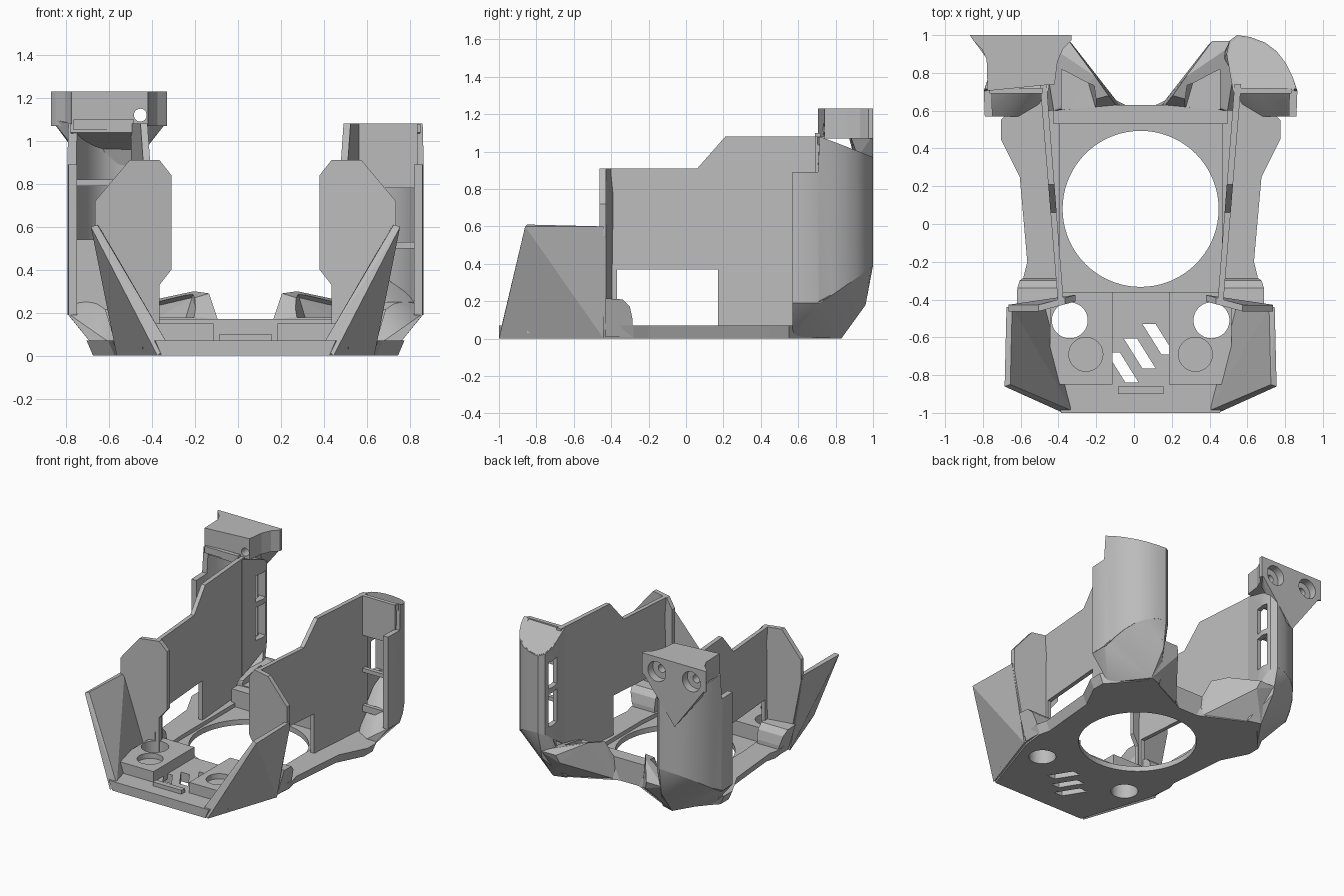
import bpy, bmesh, math
from mathutils import Vector

if "Cube" in bpy.data.objects:
    bpy.data.objects.remove(bpy.data.objects["Cube"])

GREY = (0.5, 0.5, 0.5, 1)
mat = bpy.data.materials.new("plain grey")
mat.use_nodes = True
mat.diffuse_color = GREY
mat.node_tree.nodes["Principled BSDF"].inputs["Base Color"].default_value = GREY

AXIS = 0.035  # x of the symmetry plane
SIDES = ((1, "left_"), (-1, "right_"))


def place(side, p):
    return Vector((AXIS + side * p[0], p[1], p[2]))


def finish(name, bm):
    bmesh.ops.recalc_face_normals(bm, faces=bm.faces)
    mesh = bpy.data.meshes.new(name)
    bm.to_mesh(mesh)
    bm.free()
    mesh.materials.append(mat)
    obj = bpy.data.objects.new(name, mesh)
    bpy.context.collection.objects.link(obj)
    return obj


def loft(name, rings, side=1):
    """Skin rings of equal length and cap both ends."""
    bm = bmesh.new()
    rows = [[bm.verts.new(place(side, p)) for p in ring] for ring in rings]
    n = len(rows[0])
    for a, b in zip(rows, rows[1:]):
        for i in range(n):
            j = (i + 1) % n
            bm.faces.new((a[i], a[j], b[j], b[i]))
    bm.faces.new(rows[0])
    bm.faces.new(rows[-1])
    return finish(name, bm)


def hull(name, points, side=1):
    bm = bmesh.new()
    verts = [bm.verts.new(place(side, p)) for p in points]
    bmesh.ops.convex_hull(bm, input=verts)
    loose = [v for v in bm.verts if not v.link_faces]
    bmesh.ops.delete(bm, geom=loose, context='VERTS')
    return finish(name, bm)


def box(name, xs, ys, zs, side=1):
    return hull(name, [(x, y, z) for x in xs for y in ys for z in zs], side)


def disc(center, radius, depth, axis='Z', side=1, n=48):
    bpy.ops.mesh.primitive_cylinder_add(vertices=n, radius=radius, depth=depth,
                                        location=place(side, center))
    obj = bpy.context.object
    if axis == 'Y':
        obj.rotation_euler.x = math.pi / 2
    return obj


def cut(obj, *cutters):
    for c in cutters:
        c.hide_render = True
        mod = obj.modifiers.new("cut", 'BOOLEAN')
        mod.operation = 'DIFFERENCE'
        mod.solver = 'EXACT'
        mod.object = c
        bpy.context.view_layer.objects.active = obj
        bpy.ops.object.modifier_apply(modifier=mod.name)
        bpy.data.objects.remove(c)


def smooth(obj):
    bpy.ops.object.select_all(action='DESELECT')
    obj.select_set(True)
    bpy.context.view_layer.objects.active = obj
    bpy.ops.object.shade_smooth_by_angle(angle=math.radians(38))


# Floor plate: mirrored outline, slightly narrower underneath, thinned around the opening
half = [(0.42, -1), (0.6, -0.45), (0.62, -0.28), (0.6, -0.2), (0.64, 0.25),
        (0.74, 0.45), (0.74, 0.55), (0.69, 0.6), (0.5, 0.82), (0.11, 0.63)]


def floor_ring(z, inset):
    right = [(x - inset, y, z) for x, y in half]
    return right + [(-x, y, z) for x, y, z in reversed(right)]


floor = loft("floor_plate", [floor_ring(0, 0.03), floor_ring(0.07, 0)])
cut(floor, box("pocket_cutter", (-0.43, 0.43), (-0.36, 0.53), (0.04, 0.2)),
    disc((0, 0.08, 0), 0.413, 1, n=72))

# Three equal slanted vent slots in the floor
for x, y in ((-0.09, -0.76), (0.0, -0.685), (0.1, -0.61)):
    ring = [(x - 0.09, y + 0.08), (x - 0.02, y + 0.08), (x + 0.08, y - 0.08), (x + 0.01, y - 0.08)]
    cut(floor, loft("vent_cutter", [[(a, b, z) for a, b in ring] for z in (-0.1, 0.2)]))

# Rear cross bar and front stop
box("rear_bar", (-0.46, 0.46), (0.53, 0.63), (0.03, 0.17))
box("front_stop", (-0.12, 0.12), (-0.9, -0.86), (0.05, 0.1))

for side, tag in SIDES:
    # Leaning front wing
    hull(tag + "front_wing",
         [(0.41, -1, 0), (0.72, -0.86, 0.6), (0.71, -0.44, 0.6), (0.6, -0.44, 0),
          (0.36, -0.99, 0.05), (0.69, -0.85, 0.61), (0.68, -0.44, 0.6), (0.5, -0.44, 0.05)], side)

    # Mounting pad with a through hole and a shallow pocket
    pad = box(tag + "mounting_pad", (0.15, 0.48), (-0.85, -0.36), (0.03, 0.15), side)
    cut(pad, disc((0.375, -0.51, 0), 0.095, 1, side=side),
        disc((0.29, -0.69, 0.15), 0.09, 0.08, side=side))
    cut(floor, disc((0.375, -0.51, 0), 0.095, 1, side=side))

    # Chamfered upright flange, swept at its inner edge, at the front of the wall
    flange = [(0.4, 0.91), (0.54, 0.91), (0.7, 0.72), (0.7, 0.55), (0.6, 0.05),
              (0.4, 0.05), (0.4, 0.33), (0.345, 0.4), (0.345, 0.84)]
    loft(tag + "front_flange",
         [[(x, y - 0.27 * (min(x, 0.54) - 0.345), z) for x, z in flange] for y in (-0.41, -0.375)], side)

    # Rounded foot behind the flange, leaning with the wing
    foot = [(-0.43, 0.01), (-0.43, 0.215), (-0.34, 0.21), (-0.3, 0.17), (-0.285, 0.1), (-0.285, 0.01)]
    loft(tag + "foot", [[(0.43, y, z) for y, z in foot],
                        [(0.59 + 0.3 * z, y, z) for y, z in foot]], side)

    # Thin stepped side wall that splays outward to the rear, with a window
    wall = [(-0.42, 0.03), (-0.42, 0.91), (0.06, 0.91), (0.21, 1.08), (0.74, 1.08), (0.74, 0.03)]
    inner = [(0.44 + 0.078 * y, y, z) for y, z in wall]
    outer = [(0.472 + 0.082 * y, y, z) for y, z in wall]
    panel = loft(tag + "side_wall", [inner, outer], side)
    cut(panel, box("window_cutter", (0.2, 0.9), (-0.37, 0.17), (0.07, 0.37), side))

    # Hollow rear duct: thin curved shell with a stepped, sloping top
    plan = [(0.49, 0.7), (0.455, 0.9), (0.47, 0.97), (0.51, 1.0), (0.58, 0.99), (0.66, 0.96),
            (0.72, 0.915), (0.77, 0.85), (0.805, 0.78), (0.825, 0.715), (0.83, 0.705), (0.825, 0.57)]
    stations, rim = [], []
    for x, y in plan:
        top = 0.89 if y < 0.71 and x > 0.6 else 1.08 - max(0, y - 0.72) * 0.39
        low = 0.19 + max(0, y - 0.72) * 0.7
        ix, iy = x + (0.64 - x) * 0.22, y + min(0, 0.7 - y) * 0.16
        stations.append([(x, y, low), (x, y, top), (ix, iy, top), (ix, iy, low)])
        rim.append((x, y, low + 0.005))
    shell = loft(tag + "duct_shell", stations, side)
    cut(shell, *[box("slot_cutter", (0.38, 0.56), (0.83, 0.94), zs, side)
                 for zs in ((0.42, 0.67), (0.71, 0.91))])
    smooth(shell)

    # Sloping lid that closes the duct
    lid = [(x + (0.64 - x) * 0.05, y - 0.01, 1.078 - max(0, y - 0.73) * 0.39) for x, y in plan[:10]]
    loft(tag + "duct_lid", [lid, [(x, y, z - 0.04) for x, y, z in lid]], side)

    # Frame across the duct mouth: sill, divider and header
    bars = ((0.2, 0.25), (0.5, 0.53), (0.78, 1.08)) if side > 0 else \
           ((0.2, 0.54), (0.79, 0.82), (1.05, 1.1))
    for part, zs in zip(("sill", "divider", "header"), bars):
        box(tag + "duct_" + part, (0.52, 0.8), (0.69, 0.72), zs, side)

    # Faceted duct bottom
    base = hull(tag + "duct_bottom",
                [(0.56, 0.57, 0.01), (0.68, 0.57, 0.01), (0.5, 0.83, 0), (0.4, 0.8, 0),
                 (0.825, 0.57, 0.19), (0.825, 0.7, 0.19), (0.5, 0.96, 0.18)] + rim[1:], side)
    smooth(base)

    # Inward nozzle with an open mouth
    nozzle = hull(tag + "nozzle",
                  [(0.11, 0.63, 0), (0.5, 0.6, 0), (0.5, 0.83, 0), (0.13, 0.63, 0.17),
                   (0.17, 0.68, 0.29), (0.24, 0.78, 0.3), (0.38, 0.97, 0.24),
                   (0.36, 0.95, 0.18), (0.52, 0.97, 0.24), (0.46, 0.6, 0.2)], side)
    cut(nozzle, hull("mouth_cutter",
                     [(0.22, 0.55, 0.18), (0.42, 0.55, 0.18), (0.28, 0.76, 0.17), (0.42, 0.85, 0.17),
                      (0.22, 0.55, 0.4), (0.42, 0.55, 0.4), (0.25, 0.76, 0.27), (0.42, 0.85, 0.23)], side))

# Sensor head on the right duct: flared top and wedge below
head_plan = [(0.905, 1), (0.365, 1), (0.365, 0.975), (0.41, 0.93), (0.44, 0.86), (0.455, 0.74),
             (0.81, 0.705), (0.815, 0.87), (0.84, 0.925), (0.885, 0.97)]
head = loft("sensor_head", [[(x, y, z) for x, y in head_plan] for z in (1.07, 1.23)], -1)
wedge = hull("sensor_wedge",
             [(0.905, 1, 1.1), (0.365, 1, 1.09), (0.64, 1, 0.74), (0.46, 0.88, 1.08),
              (0.81, 0.87, 1.08), (0.8, 0.9, 0.97), (0.48, 0.92, 0.97)], -1)
for x in (0.49, 0.78):
    for part in (head, wedge):
        cut(part, disc((x, 1, 1.12), 0.075, 0.12, 'Y', -1),
            disc((x, 0.9, 1.12), 0.03, 0.24 if x > 0.6 else 0.6, 'Y', -1, 24))
